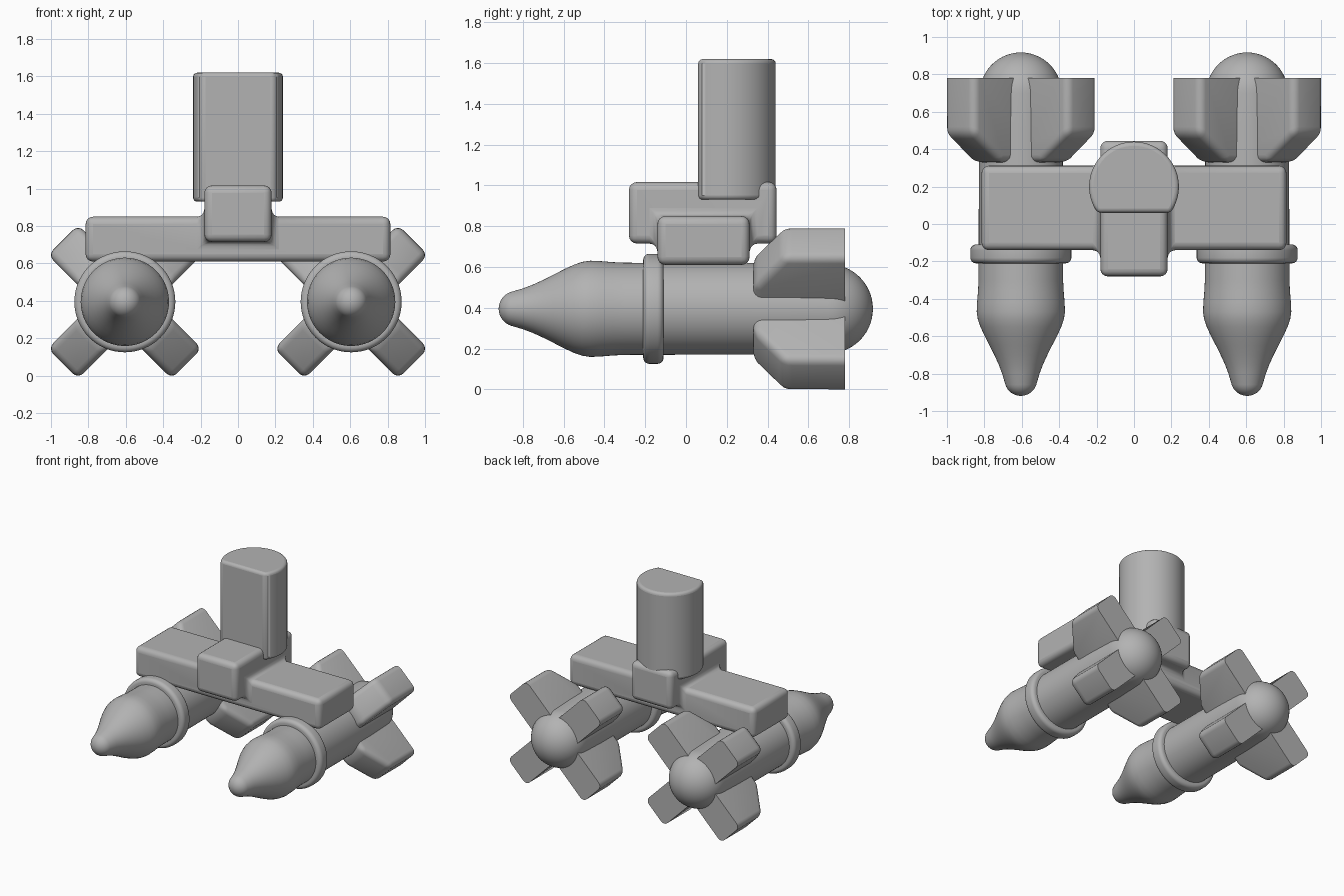
import bpy, bmesh
from math import sin, cos, pi, radians, acos
from mathutils import Matrix, Vector

if "Cube" in bpy.data.objects:
    bpy.data.objects.remove(bpy.data.objects["Cube"], do_unlink=True)

grey = bpy.data.materials.new("plain grey")
grey.use_nodes = True
grey.diffuse_color = (0.45, 0.45, 0.45, 1)
grey.node_tree.nodes["Principled BSDF"].inputs["Base Color"].default_value = grey.diffuse_color


def finish(bm, name, bevel=0.0, segments=4):
    """Turn a bmesh into a smooth shaded object, with optional rounding."""
    bmesh.ops.recalc_face_normals(bm, faces=bm.faces)
    mesh = bpy.data.meshes.new(name)
    bm.to_mesh(mesh)
    bm.free()
    mesh.materials.append(grey)
    ob = bpy.data.objects.new(name, mesh)
    bpy.context.collection.objects.link(ob)
    if bevel:
        mod = ob.modifiers.new("rounding", "BEVEL")
        mod.width, mod.segments = bevel, segments
        mod.limit_method, mod.angle_limit = "ANGLE", radians(35)
    bpy.ops.object.select_all(action="DESELECT")
    ob.select_set(True)
    bpy.context.view_layer.objects.active = ob
    bpy.ops.object.shade_smooth_by_angle(angle=radians(35))
    return ob


def box(name, low, high, **kw):
    bm = bmesh.new()
    low, high = Vector(low), Vector(high)
    bmesh.ops.create_cube(bm, size=1)
    bmesh.ops.scale(bm, vec=high - low, verts=bm.verts)
    bmesh.ops.translate(bm, vec=(low + high) / 2, verts=bm.verts)
    return finish(bm, name, **kw)


def prism(points, depth):
    """Extrude a closed outline along depth."""
    bm = bmesh.new()
    face = bm.faces.new([bm.verts.new(p) for p in points])
    out = bmesh.ops.extrude_face_region(bm, geom=[face])["geom"]
    bmesh.ops.translate(bm, vec=depth, verts=[v for v in out if isinstance(v, bmesh.types.BMVert)])
    return bm


def lathe(name, profile, x, z, closed=False):
    """Revolve (y, radius) points about the lengthwise axis."""
    bm = bmesh.new()
    vs = [bm.verts.new((r, y, 0)) for y, r in profile]
    edges = [bm.edges.new(p) for p in zip(vs, vs[1:])]
    if closed:
        edges.append(bm.edges.new((vs[-1], vs[0])))
    bmesh.ops.spin(bm, geom=vs + edges, cent=(0, 0, 0), axis=(0, 1, 0),
                   angle=2 * pi, steps=64, use_merge=True)
    bmesh.ops.remove_doubles(bm, verts=bm.verts, dist=0.0005)
    bmesh.ops.translate(bm, vec=(x, 0, z), verts=bm.verts)
    return finish(bm, name)


def arc(y, r, radius, start, end, n):
    return [(y + radius * cos(a), r + radius * sin(a))
            for a in (start + (end - start) * i / n for i in range(n + 1))]


# Crossbar joined to the centre block, with rounded edges and fillets
bar = box("crossbar", (-0.815, -0.14, 0.61), (0.815, 0.312, 0.85))
block = box("centre_block_cutter", (-0.18, -0.28, 0.715), (0.18, 0.445, 1.017))
join = bar.modifiers.new("join block", "BOOLEAN")
join.operation, join.object, join.solver = "UNION", block, "EXACT"
rounding = bar.modifiers.new("rounding", "BEVEL")
rounding.width, rounding.segments = 0.04, 4
rounding.limit_method, rounding.angle_limit = "ANGLE", radians(35)
block.hide_render = True
block.hide_viewport = True
# Keep the rounded result as plain geometry, then drop the helper
bpy.context.view_layer.update()
shape = bpy.data.meshes.new_from_object(bar.evaluated_get(bpy.context.evaluated_depsgraph_get()))
bar.modifiers.clear()
bar.data = shape
bpy.data.objects.remove(block, do_unlink=True)
bpy.ops.object.select_all(action="DESELECT")
bar.select_set(True)
bpy.context.view_layer.objects.active = bar
bpy.ops.object.shade_smooth_by_angle(angle=radians(35))

# Column: a cylinder with a flat front
radius, flat = 0.24, 0.14
half = pi - acos(flat / radius)
outline = [(radius * sin(a), 0.2 + radius * cos(a), 0.93)
           for a in (-half + 2 * half * i / 48 for i in range(49))]
finish(prism(outline, (0, 0, 0.69)), "column", bevel=0.025)

# Pods: body with nose and tail dome, collar ring and four fins
axis_z, centre_x = 0.395, 0.605
nose = [(-0.8, 0.1), (-0.75, 0.119), (-0.7, 0.142), (-0.65, 0.167), (-0.6, 0.193),
        (-0.55, 0.216), (-0.51, 0.23), (-0.47, 0.236), (-0.42, 0.234), (-0.36, 0.229),
        (-0.3, 0.226), (0.5, 0.224)]
body = arc(-0.832, 0, 0.087, pi, pi * 0.6, 8) + nose + arc(0.698, 0, 0.219, pi / 2, 0, 14)
collar = arc(-0.14, 0.24, 0.03, 0, pi / 2, 6) + arc(-0.18, 0.24, 0.03, pi / 2, pi, 6)
collar += [(-0.21, 0.2), (-0.11, 0.2)]
thick, rear = 0.114, 0.78
fin_outline = [(rear, 0), (rear, 0.468), (0.48, 0.468), (0.33, 0.26), (0.33, 0)]

for side, sign in (("left", 1), ("right", -1)):
    x = sign * centre_x
    lathe(side + "_pod_body", body, x, axis_z)
    lathe(side + "_collar_ring", collar, x, axis_z, closed=True)
    for i, place in enumerate(("upper_left", "lower_left", "lower_right", "upper_right")):
        bm = prism([(-thick, y, r) for y, r in fin_outline], (2 * thick, 0, 0))
        # Round all but the square rear end
        soft = [e for e in bm.edges
                if all(v.co.z > 0.01 for v in e.verts) and any(v.co.y < rear - 0.01 for v in e.verts)
                or all(v.co.z < 0.3 for v in e.verts) and any(v.co.z > 0.2 for v in e.verts)]
        bmesh.ops.bevel(bm, geom=soft, offset=0.04, segments=4, profile=0.5, affect="EDGES")
        turn = Matrix.Rotation(radians(45 + 90 * i), 4, "Y")
        bmesh.ops.transform(bm, verts=bm.verts, matrix=Matrix.Translation((x, 0, axis_z)) @ turn)
        finish(bm, side + "_pod_fin_" + place)
